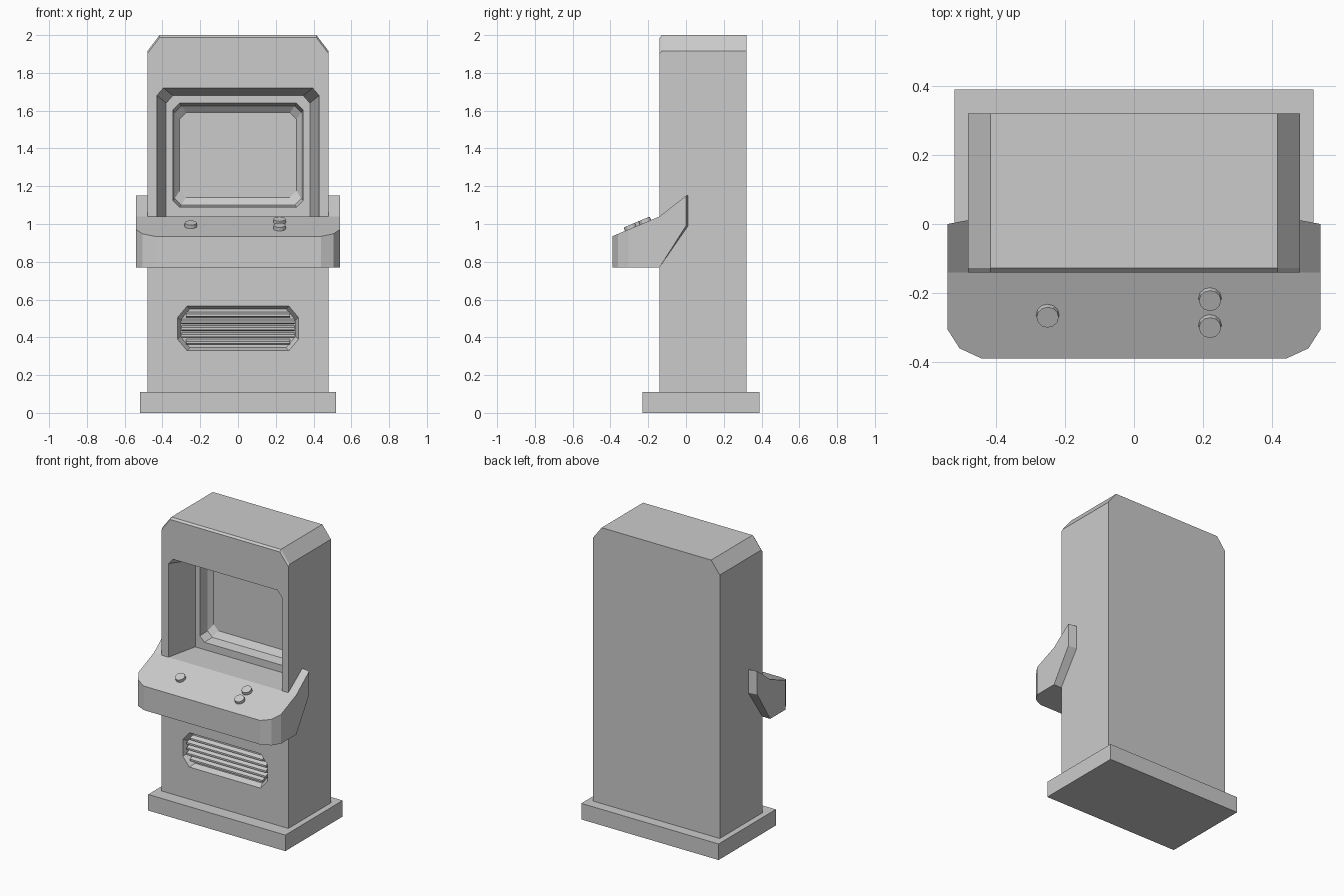
import bpy, bmesh, math
from mathutils import Matrix

cube = bpy.data.objects.get("Cube")
if cube:
    bpy.data.objects.remove(cube, do_unlink=True)

grey = bpy.data.materials.new("light_grey")
COLOUR = (0.6, 0.6, 0.6, 1)
grey.diffuse_color = COLOUR
grey.use_nodes = True
grey.node_tree.nodes["Principled BSDF"].inputs["Base Color"].default_value = COLOUR


def finish(name, bm):
    bmesh.ops.remove_doubles(bm, verts=bm.verts, dist=1e-5)
    bmesh.ops.recalc_face_normals(bm, faces=bm.faces)
    mesh = bpy.data.meshes.new(name)
    bm.to_mesh(mesh)
    bm.free()
    mesh.materials.append(grey)
    obj = bpy.data.objects.new(name, mesh)
    bpy.context.collection.objects.link(obj)
    return obj


def skin(name, rings):
    """Closed solid through rings of equal point count."""
    bm = bmesh.new()
    loops = [[bm.verts.new(p) for p in ring] for ring in rings]
    n = len(loops[0])
    for a, b in zip(loops, loops[1:]):
        for i in range(n):
            j = (i + 1) % n
            bm.faces.new((a[i], a[j], b[j], b[i]))
    bm.faces.new(loops[0])
    bm.faces.new(loops[-1])
    return finish(name, bm)


def frame(y, w, z0, z1, top=(0, 0), bottom=(0, 0)):
    """Upright rectangle at depth y with chamfered corners."""
    (tx, tz), (bx, bz) = top, bottom
    half = [(w - bx, z0), (w, z0 + bz), (w, z1 - tz), (w - tx, z1)]
    pts = half + [(-x, z) for x, z in reversed(half)]
    # Merge coincident corners when there is no chamfer
    clean = [p for i, p in enumerate(pts) if p != pts[i - 1]]
    return [(x, y, z) for x, z in clean]


def prism_x(name, profile, w):
    return skin(name, [[(x, y, z) for y, z in profile] for x in (-w, w)])


def prism_z(name, plan, low, high):
    """Solid over a plan, with bottom and top heights depending on y."""
    return skin(name, [[(x, y, f(y)) for x, y in plan] for f in (low, high)])


def cut(obj, cutter):
    cutter.hide_render = True
    mod = obj.modifiers.new("cut", 'BOOLEAN')
    mod.operation, mod.solver, mod.object = 'DIFFERENCE', 'EXACT', cutter
    bpy.context.view_layer.objects.active = obj
    bpy.ops.object.modifier_apply(modifier=mod.name)
    bpy.data.objects.remove(cutter, do_unlink=True)


# Plinth
skin("base", [frame(y, 0.52, 0, 0.11) for y in (-0.23, 0.39)])

# Cabinet with chamfered top corners and a thin bevel along the front top edge
slope = (0.065, 0.085)
cabinet = skin("cabinet", [
    frame(-0.14, 0.48, 0.1, 1.987, top=slope),
    frame(-0.128, 0.48, 0.1, 2.0, top=slope),
    frame(0.32, 0.48, 0.1, 2.0, top=slope)])

# Deep tapering hood in front of the screen
corner = (0.035, 0.04)
cut(cabinet, skin("hood_cutter", [
    frame(-0.2, 0.43, 1.04, 1.72, top=corner),
    frame(-0.14, 0.43, 1.04, 1.72, top=corner),
    frame(0.08, 0.38, 1.04, 1.68, top=corner)]))

# Screen sunk in a chamfered surround
corner = (0.035, 0.035)
cut(cabinet, skin("screen_cutter", [
    frame(y, w, z0, z1, corner, corner) for y, w, z0, z1 in (
        (0.0, 0.345, 1.09, 1.64), (0.08, 0.345, 1.09, 1.64),
        (0.15, 0.335, 1.1, 1.625), (0.18, 0.31, 1.14, 1.59))]))

# Speaker grille recess and louvres
corner = (0.05, 0.06)
cut(cabinet, skin("grille_cutter", [
    frame(y, w, z0, z1, corner, corner) for y, w, z0, z1 in (
        (-0.2, 0.32, 0.33, 0.565), (-0.14, 0.32, 0.33, 0.565),
        (-0.1, 0.305, 0.345, 0.55))]))
for i in range(5):
    z = 0.375 + i * 0.036
    width = 0.275 if i in (0, 4) else 0.3
    prism_x(f"grille_louvre_{i + 1}", [
        (-0.095, z - 0.014), (-0.128, z - 0.008),
        (-0.128, z + 0.004), (-0.095, z + 0.017)], width)

# Control panel with a sloping top and faceted front corners
TILT = 0.42


def panel_top(y):
    return 0.935 + TILT * (y + 0.39)


half = [(0.44, -0.39), (0.505, -0.36), (0.54, -0.305), (0.54, -0.14)]
plan = half + [(-x, y) for x, y in reversed(half)]
prism_z("control_panel", plan, lambda y: 0.77, panel_top)

# Arms that carry the panel back along both cabinet sides
for side, name in ((1, "left_arm"), (-1, "right_arm")):
    arm = [(0.475, -0.14), (0.54, -0.14), (0.54, 0.0), (0.475, 0.012)]
    prism_z(name, [(side * x, y) for x, y in arm],
            lambda y: 0.77 if y < -0.1 else 0.99,
            lambda y: 1.04 if y < -0.1 else 1.15)

# Buttons standing square to the sloping panel
for i, (x, y) in enumerate(((-0.25, -0.265), (0.22, -0.217), (0.22, -0.295))):
    bm = bmesh.new()
    place = (Matrix.Translation((x, y, panel_top(y) + 0.006))
             @ Matrix.Rotation(math.atan(TILT), 4, 'X'))
    bmesh.ops.create_cone(bm, cap_ends=True, segments=12, radius1=0.034,
                          radius2=0.032, depth=0.028, matrix=place)
    finish(f"button_{i + 1}", bm)
